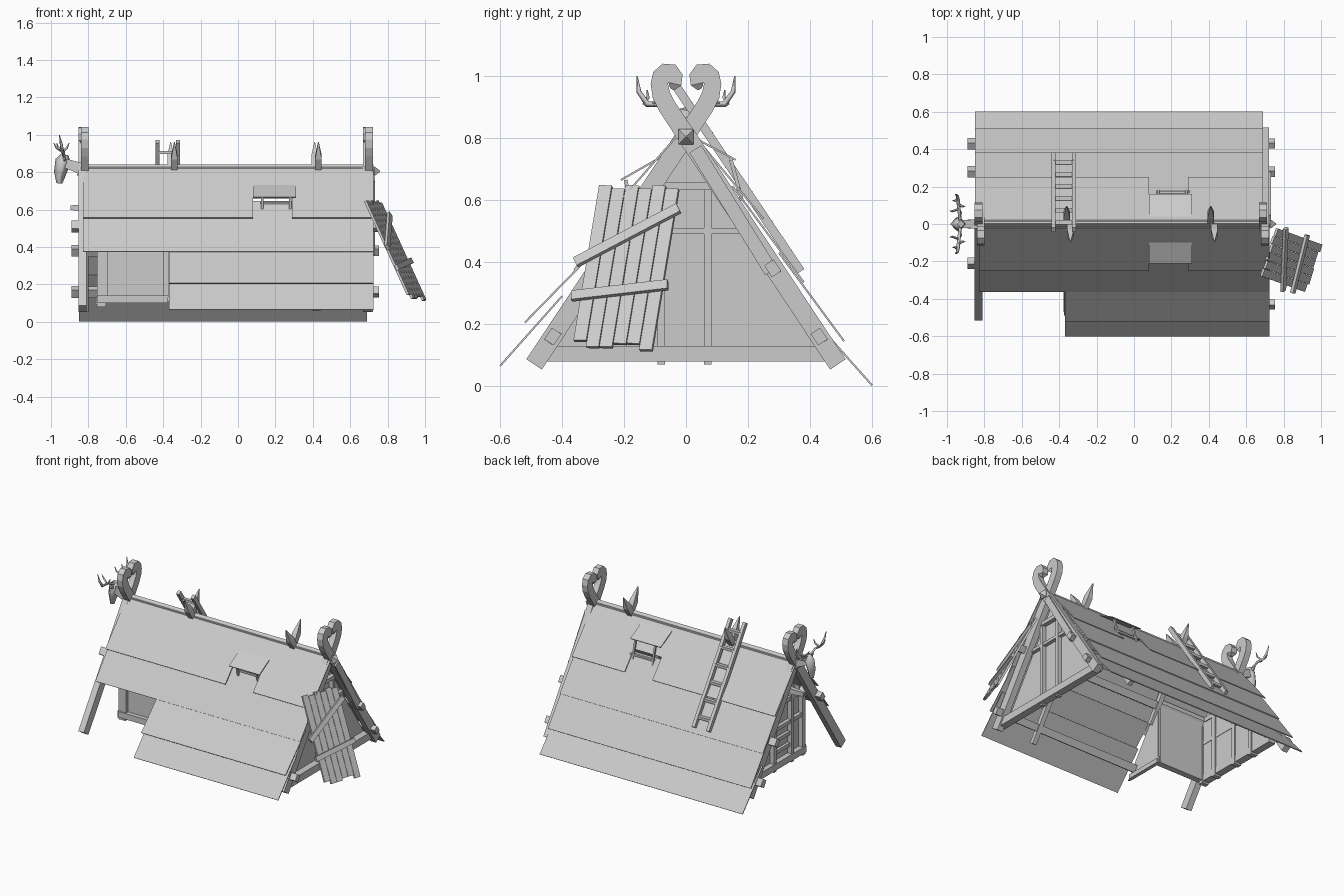
import bpy
from mathutils import Vector

cube = bpy.data.objects.get("Cube")
if cube:
    bpy.data.objects.remove(cube)

grey = bpy.data.materials.new("weathered_grey")
grey.use_nodes = True
tone = (0.6, 0.6, 0.6, 1)
grey.diffuse_color = tone
grey.node_tree.nodes["Principled BSDF"].inputs["Base Color"].default_value = tone

X, Y, Z = Vector((1, 0, 0)), Vector((0, 1, 0)), Vector((0, 0, 1))


def add(name, verts, faces):
    mesh = bpy.data.meshes.new(name)
    mesh.from_pydata(verts, [], faces)
    mesh.materials.append(grey)
    obj = bpy.data.objects.new(name, mesh)
    bpy.context.collection.objects.link(obj)


def loft(name, rings):
    """Closed skin through rings of equal size."""
    n = len(rings[0])
    faces = [tuple(reversed(range(n)))]
    for r in range(len(rings) - 1):
        for i in range(n):
            j = (i + 1) % n
            faces.append((r * n + i, r * n + j, (r + 1) * n + j, (r + 1) * n + i))
    faces.append(tuple(range((len(rings) - 1) * n, len(rings) * n)))
    add(name, [v for ring in rings for v in ring], faces)


def beam(name, p, q, w, h, side=X, taper=1.0):
    """Box from p to q, w wide along side, h deep across it."""
    p, q = Vector(p), Vector(q)
    d = (q - p).normalized()
    s = (side - d * side.dot(d)).normalized()
    n = d.cross(s)
    rings = []
    for c, k in ((p, 1.0), (q, taper)):
        a, b = s * w * k / 2, n * h * k / 2
        rings.append([c - a - b, c + a - b, c + a + b, c - a + b])
    loft(name, rings)


def wall(name, outline, offset, depth):
    """Flat panel: an outline moved by depth."""
    base = [Vector(p) + offset for p in outline]
    loft(name, [base, [p + depth for p in base]])


def ribbon(name, x, path, thick):
    """Sawn timber following a (y, z, width) path, thinning where narrow."""
    pts = [Vector((x, y, z)) for y, z, _ in path]
    rings = []
    for i, p in enumerate(pts):
        d = (pts[min(i + 1, len(pts) - 1)] - pts[max(i - 1, 0)]).normalized()
        n = X.cross(d) * path[i][2] / 2
        t = X * min(thick, path[i][2]) / 2
        rings.append([p - n - t, p + n - t, p + n + t, p - n + t])
    loft(name, rings)


def tube(name, pts, radii):
    curve = bpy.data.curves.new(name, "CURVE")
    curve.dimensions = "3D"
    curve.bevel_depth = 1
    curve.bevel_resolution = 0
    curve.use_fill_caps = True
    line = curve.splines.new("POLY")
    line.points.add(len(pts) - 1)
    for pt, co, r in zip(line.points, pts, radii):
        pt.co = (*co, 1)
        pt.radius = r
    curve.materials.append(grey)
    obj = bpy.data.objects.new(name, curve)
    bpy.context.collection.objects.link(obj)


def sheet(name, x0, x1, s, y0, z0, y1, z1):
    xm = (x0 + x1) / 2
    beam(name, (xm, s * y0, z0), (xm, s * y1, z1), x1 - x0, 0.006)


# Roof: overlapping courses, the top one notched around the smoke hatch
front = [(0, .84, .25, .555), (.15, .645, .36, .375), (.3, .43, .52, .205), (.4, .29, .6, .065)]
back = [(0, .84, .25, .54), (.15, .645, .38, .335), (.3, .43, .51, .145), (.38, .25, .6, .003)]
for s, side, courses in ((-1, "front", front), (1, "back", back)):
    for i, (y0, z0, y1, z1) in enumerate(courses):
        name = f"{side}_roof_course_{i + 1}"
        left, right = (-.85, .69) if s > 0 else (-.83 if i < 2 else -.37, .725)
        if i == 0:
            mid = z0 + (z1 - z0) * .15 / y1
            sheet(name + "_left", left, .08, s, y0, z0, y1, z1)
            sheet(name + "_right", .29, right, s, y0, z0, y1, z1)
            sheet(name + "_above_hatch", .08, .29, s, y0, z0, .15, mid)
        else:
            sheet(name, left, right, s, y0, z0, y1, z1)

# Smoke hatches with their struts
for s, y0, z0, y1, z1 in ((-1, .07, .745, .21, .665), (1, .01, .81, .16, .73)):
    sheet("hatch_flap", .08, .31, s, y0, z0, y1, z1)
    for x in (.13, .28):
        beam("hatch_strut", (x, s * (y1 - .015), z1), (x, s * .18, .60), .012, .012)
    beam("hatch_rail", (.12, s * .17, .635), (.3, s * .17, .635), .015, .012, Y)

# Gable rafters, crossed and curled at the top
curl = [(.49, .07, .06), (0, .81, .06), (-.06, .9, .058), (-.08, .94, .058), (-.086, .975, .056),
        (-.08, 1.0, .058), (-.066, 1.013, .058), (-.046, 1.012, .056), (-.036, .998, .052),
        (-.036, .975, .042), (-.045, .958, .015)]
for x in (-.825, .695):
    for s in (-1, 1):
        ribbon("gable_rafter", x + s * .006, [(s * y, z, w) for y, z, w in curl], .042)

# Inner trusses with pointed tips, and collar ties
for x in (-.35, .42):
    for s in (-1, 1):
        foot = (s * .27, .40, .03) if x < 0 else (s * .48, .07, .03)
        ribbon("inner_rafter", x + s * .01, [foot, (0, .80, .035), (-s * .05, .88, .045), (-s * .095, .96, .004)], .035)
    beam("collar_tie", (x, -.14, .58), (x, .14, .58), .025, .03)

# Ridge beam with pointed end, and purlins whose tilted ends show as pegs
beam("ridge_beam", (-.86, 0, .805), (.73, 0, .805), .045, .045, Y)
beam("ridge_point", (.73, 0, .805), (.76, 0, .805), .05, .05, Y, .1)
for y, z, x0 in ((-.21, .51, -.89), (-.43, .16, -.37), (.28, .38, -.89), (.43, .16, -.89)):
    tilt = Vector((0, .55 if y > 0 else -.55, -.83))
    beam("purlin", (x0, y, z), (.755, y, z), .05, .04, tilt, .9)
beam("lamp_bracket", (-.72, 0, .61), (-.895, 0, .61), .04, .05, Y, .5)

# Right gable: panel, sill, posts and rails
wall("right_gable_panel", [(0, -.45, .1), (0, .45, .1), (0, 0, .78)], X * .64, X * .012)
beam("right_sill", (.675, -.47, .105), (.675, .47, .105), .05, .05)
for y in (-.08, .07):
    beam("right_post", (.665, y, .07), (.665, y, .65), .03, .025)
beam("right_rail", (.665, -.19, .50), (.665, .19, .50), .025, .02)
beam("right_lintel", (.67, -.1, .645), (.67, .1, .645), .03, .025)
beam("rafter_plank", (.722, .03, .765), (.722, .275, .37), .02, .045)

# Left gable: panel with doorway frame standing through it
wall("left_gable_panel", [(0, -.2, .1), (0, .45, .1), (0, 0, .78), (0, -.2, .48)], X * -.725, X * .012)
beam("left_sill", (-.735, -.22, .115), (-.735, .45, .115), .05, .045)
for y, top in ((-.2, .48), (-.08, .62), (.11, .6), (.27, .36)):
    beam("left_post", (-.73, y, .08), (-.73, y, top), .05, .03)
beam("left_lintel", (-.73, -.17, .52), (-.73, .17, .52), .045, .03)
beam("left_rail", (-.73, -.2, .36), (-.73, .27, .36), .04, .025)
for z in (.2, .28):
    beam("door_batten", (-.73, -.08, z), (-.73, .11, z), .03, .025)

# Recessed porch walls at the front left
wall("porch_wall", [(-.725, 0, .1), (-.37, 0, .1), (-.37, 0, .55), (-.725, 0, .55)], Y * -.2, Y * .012)
wall("porch_side_wall", [(0, -.2, .1), (0, -.49, .1), (0, -.2, .53)], X * -.375, X * .012)
beam("porch_sill", (-.75, -.21, .12), (-.36, -.21, .12), .04, .04, Y)
beam("porch_side_sill", (-.365, -.2, .115), (-.365, -.47, .115), .025, .03)
for x in (-.71, -.385):
    beam("porch_post", (x, -.205, .1), (x, -.205, .54), .03, .03)

# Ladder over the back roof
top, foot = Vector((0, -.03, .965)), Vector((0, .37, .37))
for x in (-.43, -.32):
    beam("ladder_rail", top + X * x, foot + X * x, .022, .028)
for i in range(6):
    c = top.lerp(foot, .1 + i * .16)
    beam("ladder_rung", c - X * .43, c - X * .32, .025, .018, Y)

# Loose plank door leaning on the right gable
corner, across, down = Vector((.68, -.28, .645)), Vector((.08, .26, 0)), Vector((.235, -.085, -.515))
out = across.cross(down).normalized()
out *= 1 if out.x > 0 else -1
planks = 6
for i in range(planks):
    t = (i + .5) / planks
    a = corner + across * t + down * (.02 * (i % 2))
    beam("door_plank", a, a + down * (.97 + .02 * (i % 3)), .043, .014, across)
for u0, v0, u1, v1 in ((-.1, .70, 1.07, .63), (-.12, .49, 1.05, .15)):
    a = corner + across * u0 + down * v0 + out * .014
    b = corner + across * u1 + down * v1 + out * .014
    beam("door_brace", a, b, .032, .018, down)

# Stag head trophy with antlers
beam("stag_neck", (-.84, 0, .82), (-.93, 0, .85), .05, .06, Y, .8)
tube("stag_head", [(-.925, 0, .895), (-.935, 0, .86), (-.95, 0, .80), (-.955, 0, .74)], [.02, .042, .034, .016])
for s in (-1, 1):
    tube("antler", [(-.93, s * .02, .885), (-.935, s * .07, .91), (-.94, s * .125, .91),
                    (-.945, s * .152, .95), (-.955, s * .158, 1.0)], [.008, .009, .01, .008, .002])
    for y, lean in ((.135, -.02), (.105, .025), (.08, -.03)):
        tube("antler_tine", [(-.938, s * y, .91), (-.94 + lean, s * (y - .012), .93),
                             (-.94 + lean * 1.5, s * (y - .01), .955)], [.007, .006, .002])
    beam("stag_ear", (-.93, s * .03, .87), (-.92, s * .07, .875), .012, .025, X, .2)
